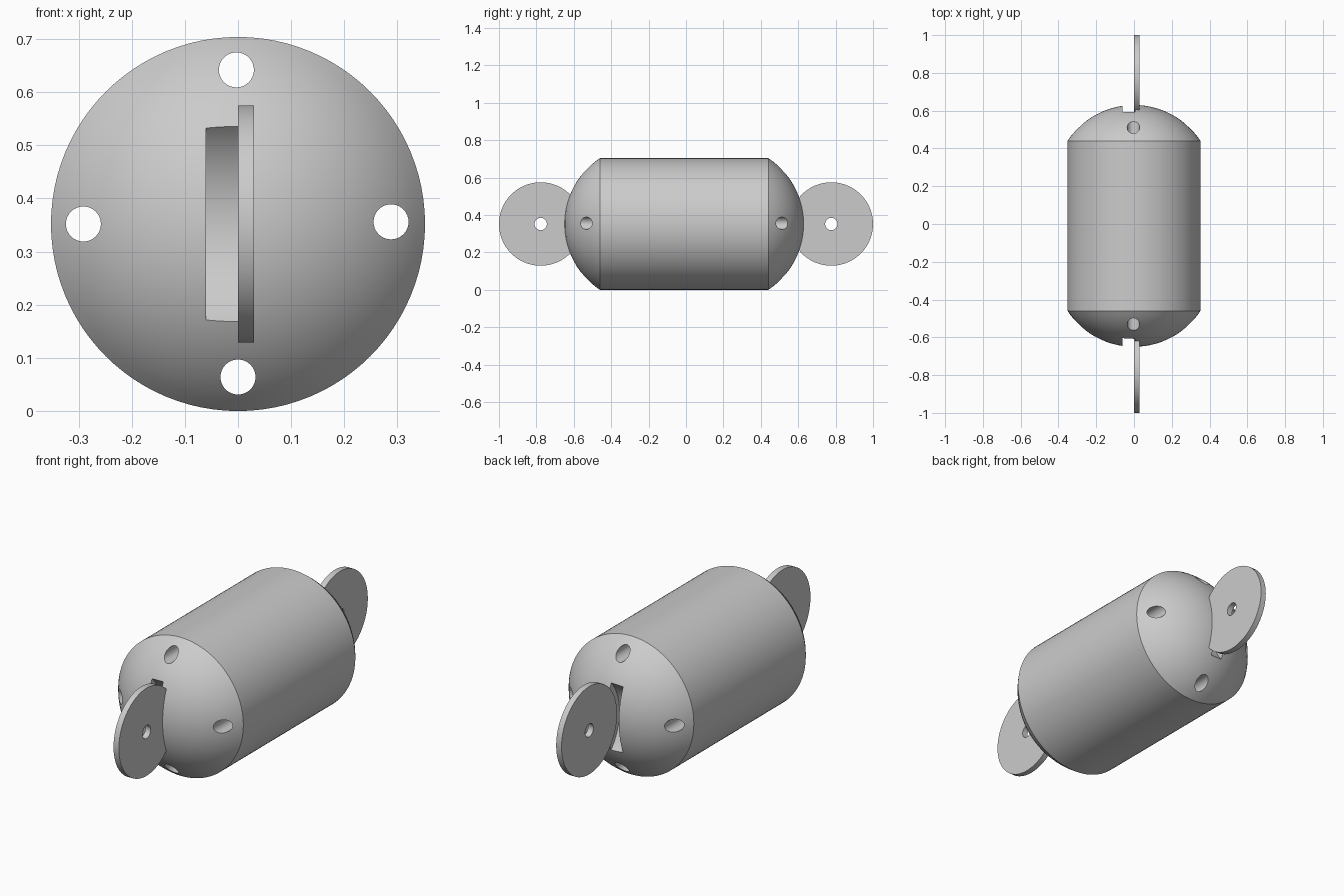
import bpy, bmesh, math
from mathutils import Matrix

if "Cube" in bpy.data.objects:
    bpy.data.objects.remove(bpy.data.objects["Cube"])

R = 0.352                     # body radius, also height of its axis
DISC_Y, DISC_R = 0.777, 0.223

grey = bpy.data.materials.new("light grey")
grey.diffuse_color = (0.6, 0.6, 0.6, 1)
grey.use_nodes = True
grey.node_tree.nodes["Principled BSDF"].inputs["Base Color"].default_value = grey.diffuse_color


def make_object(name, bm):
    bmesh.ops.recalc_face_normals(bm, faces=bm.faces)
    mesh = bpy.data.meshes.new(name)
    bm.to_mesh(mesh)
    bm.free()
    mesh.materials.append(grey)
    ob = bpy.data.objects.new(name, mesh)
    bpy.context.collection.objects.link(ob)
    return ob


def cylinder(name, axis, radius, length, centre, segments=64):
    bm = bmesh.new()
    turn = Matrix.Rotation(math.pi / 2, 4, 'Y' if axis == 'X' else 'X')
    bmesh.ops.create_cone(bm, cap_ends=True, segments=segments, radius1=radius,
                          radius2=radius, depth=length,
                          matrix=Matrix.Translation(centre) @ turn)
    return make_object(name, bm)


def activate(ob):
    bpy.ops.object.select_all(action='DESELECT')
    ob.select_set(True)
    bpy.context.view_layer.objects.active = ob


def cut(ob, cutter):
    mod = ob.modifiers.new("cut", 'BOOLEAN')
    mod.operation, mod.solver, mod.object = 'DIFFERENCE', 'EXACT', cutter
    activate(ob)
    bpy.ops.object.modifier_apply(modifier=mod.name)
    bpy.data.objects.remove(cutter, do_unlink=True)


def smooth(ob):
    activate(ob)
    bpy.ops.object.shade_smooth_by_angle(angle=math.radians(25))


# Capsule body: a straight barrel with a shallow spherical cap at each end
def cap(tip, direction, height=0.19, steps=14):
    sphere = (R * R + height * height) / (2 * height)
    full = math.asin(R / sphere)
    return [(sphere * math.sin(full * i / steps),
             tip + direction * sphere * (1 - math.cos(full * i / steps)))
            for i in range(steps + 1)]


profile = cap(-0.65, 1) + cap(0.63, -1)[::-1]
bm = bmesh.new()
verts = [bm.verts.new((r, y, R)) for r, y in profile]
edges = [bm.edges.new(pair) for pair in zip(verts, verts[1:])]
bmesh.ops.spin(bm, geom=verts + edges, cent=(0, 0, R), axis=(0, 1, 0),
               angle=math.tau, steps=96)
bmesh.ops.remove_doubles(bm, verts=bm.verts, dist=1e-4)
body = make_object("body", bm)

# Four holes running the length of the body
for x, z in ((-0.291, 0.352), (0.288, 0.356), (-0.003, 0.642), (0, 0.064)):
    cut(body, cylinder("hole_cutter", 'Y', 0.033, 2, (x, 0, z), 32))

# Round slot beside each end disc
for side in (-1, 1):
    cut(body, cylinder("slot_cutter", 'X', 0.25, 0.065,
                       (-0.0275, side * DISC_Y, R), 96))
smooth(body)

# End discs, each with a small centre hole
for name, side in (("front_disc", -1), ("back_disc", 1)):
    centre = (0.015, side * DISC_Y, R)
    disc = cylinder(name, 'X', DISC_R, 0.03, centre, 96)
    cut(disc, cylinder("pin_cutter", 'X', 0.033, 0.2, centre, 32))
    smooth(disc)
